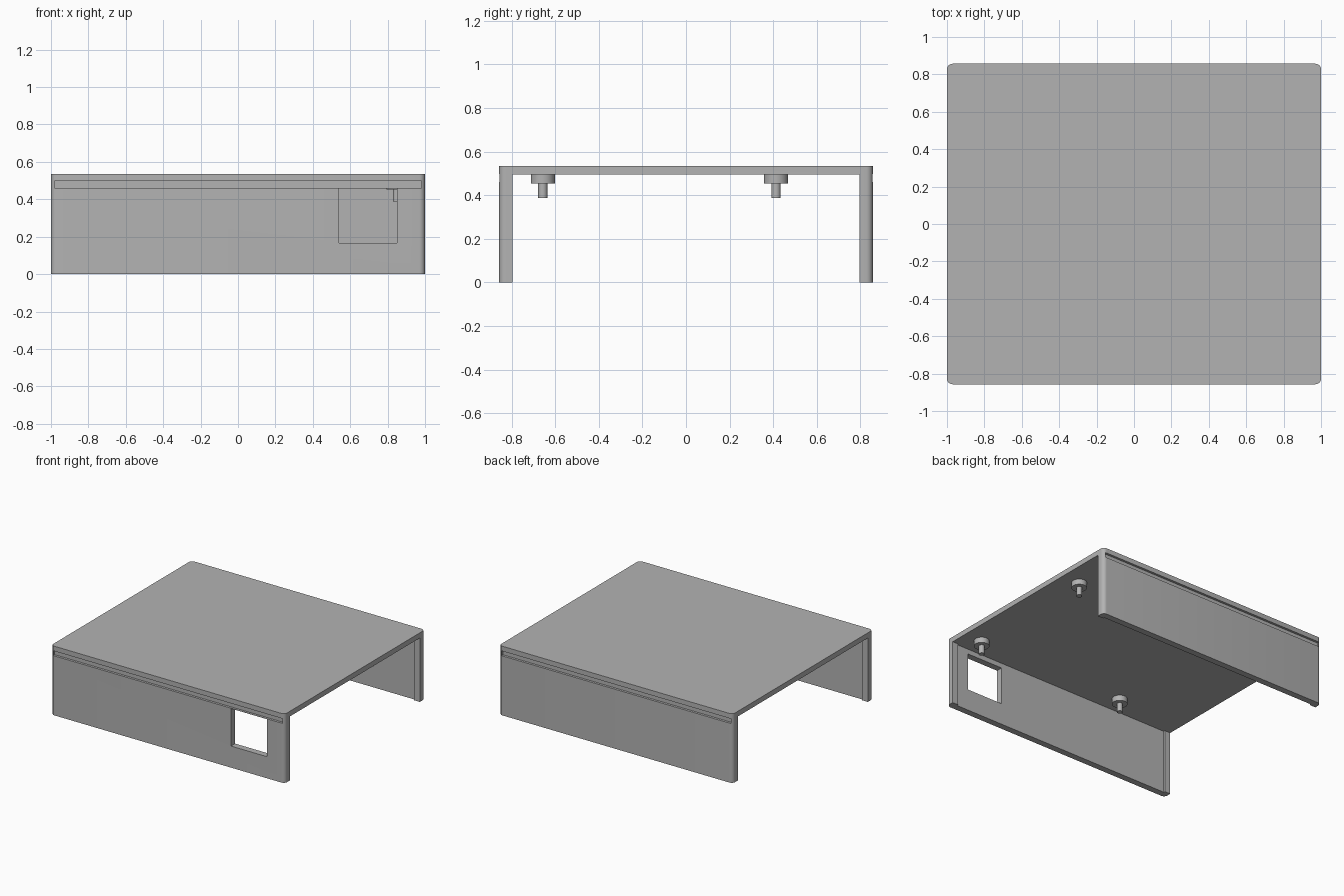
import bpy, bmesh, math

cube = bpy.data.objects.get("Cube")
if cube:
    bpy.data.objects.remove(cube, do_unlink=True)

HX, HY, TOP, ROOF = 1.0, 0.857, 0.535, 0.495
WALL, RIM, LIP = 0.05, 0.062, 0.05

grey = bpy.data.materials.new("plain grey")
grey.use_nodes = True
colour = (0.45, 0.45, 0.45, 1)
grey.diffuse_color = colour
grey.node_tree.nodes["Principled BSDF"].inputs["Base Color"].default_value = colour


def add(name, bm):
    mesh = bpy.data.meshes.new(name)
    bmesh.ops.recalc_face_normals(bm, faces=bm.faces)
    bm.to_mesh(mesh)
    bm.free()
    mesh.materials.append(grey)
    ob = bpy.data.objects.new(name, mesh)
    bpy.context.collection.objects.link(ob)
    return ob


def box(name, x, y, z, corner=0):
    """Box from (min, max) ranges, with optional rounded upright edges."""
    bm = bmesh.new()
    bmesh.ops.create_cube(bm, size=1)
    for v in bm.verts:
        v.co = [r[0] if c < 0 else r[1] for c, r in zip(v.co, (x, y, z))]
    if corner:
        upright = [e for e in bm.edges
                   if abs(e.verts[0].co.z - e.verts[1].co.z) > 0.1]
        bmesh.ops.bevel(bm, geom=upright, offset=corner, segments=6,
                        profile=0.5, affect='EDGES')
    return add(name, bm)


def smooth(ob):
    bpy.ops.object.select_all(action='DESELECT')
    ob.select_set(True)
    bpy.context.view_layer.objects.active = ob
    bpy.ops.object.shade_smooth_by_angle(angle=math.radians(30))


# Cover: rounded slab hollowed into a roof with two walls
cover = box("cover", (-HX, HX), (-HY, HY), (0, TOP), 0.03)
cutters = [
    box("opening_cutter", (-1.2, 1.2), (RIM - HY, HY - RIM), (-0.2, ROOF)),
    # thinner walls between the end lips
    box("recess_cutter", (LIP - HX, HX - LIP), (WALL - HY, HY - WALL), (-0.2, ROOF)),
    # window in the front wall
    box("window_cutter", (0.54, 0.85), (-1, -0.7), (0.167, 0.457)),
]
# Long shallow groove along each wall
for side in (-1, 1):
    y = sorted((side * (HY - 0.018), side * (HY + 0.1)))
    cutters.append(box("groove_cutter", (-0.982, 0.98), y, (0.46, 0.497)))

bpy.context.view_layer.objects.active = cover
for cutter in cutters:
    mod = cover.modifiers.new("cut", 'BOOLEAN')
    mod.operation = 'DIFFERENCE'
    mod.solver = 'EXACT'
    mod.object = cutter
    bpy.ops.object.modifier_apply(modifier=mod.name)
    bpy.data.objects.remove(cutter, do_unlink=True)
smooth(cover)


# Pegs under the roof: wide head with a thin pin, turned from a profile
def peg(name, x, y):
    bm = bmesh.new()
    profile = [(0, ROOF + 0.005), (0.055, ROOF + 0.005), (0.055, 0.453),
               (0.021, 0.453), (0.021, 0.388), (0, 0.388)]
    verts = [bm.verts.new((r, 0, z)) for r, z in profile]
    edges = [bm.edges.new(pair) for pair in zip(verts, verts[1:])]
    bmesh.ops.spin(bm, geom=verts + edges, cent=(0, 0, 0), axis=(0, 0, 1),
                   angle=math.tau, steps=32)
    bmesh.ops.remove_doubles(bm, verts=bm.verts, dist=0.0001)
    ob = add(name, bm)
    ob.location = (x, y, 0)
    smooth(ob)


for end, x in (("left", 0.85), ("right", -0.42)):
    for row, y in (("front", -0.657), ("back", 0.413)):
        peg(f"{row}_{end}_peg", x, y)
